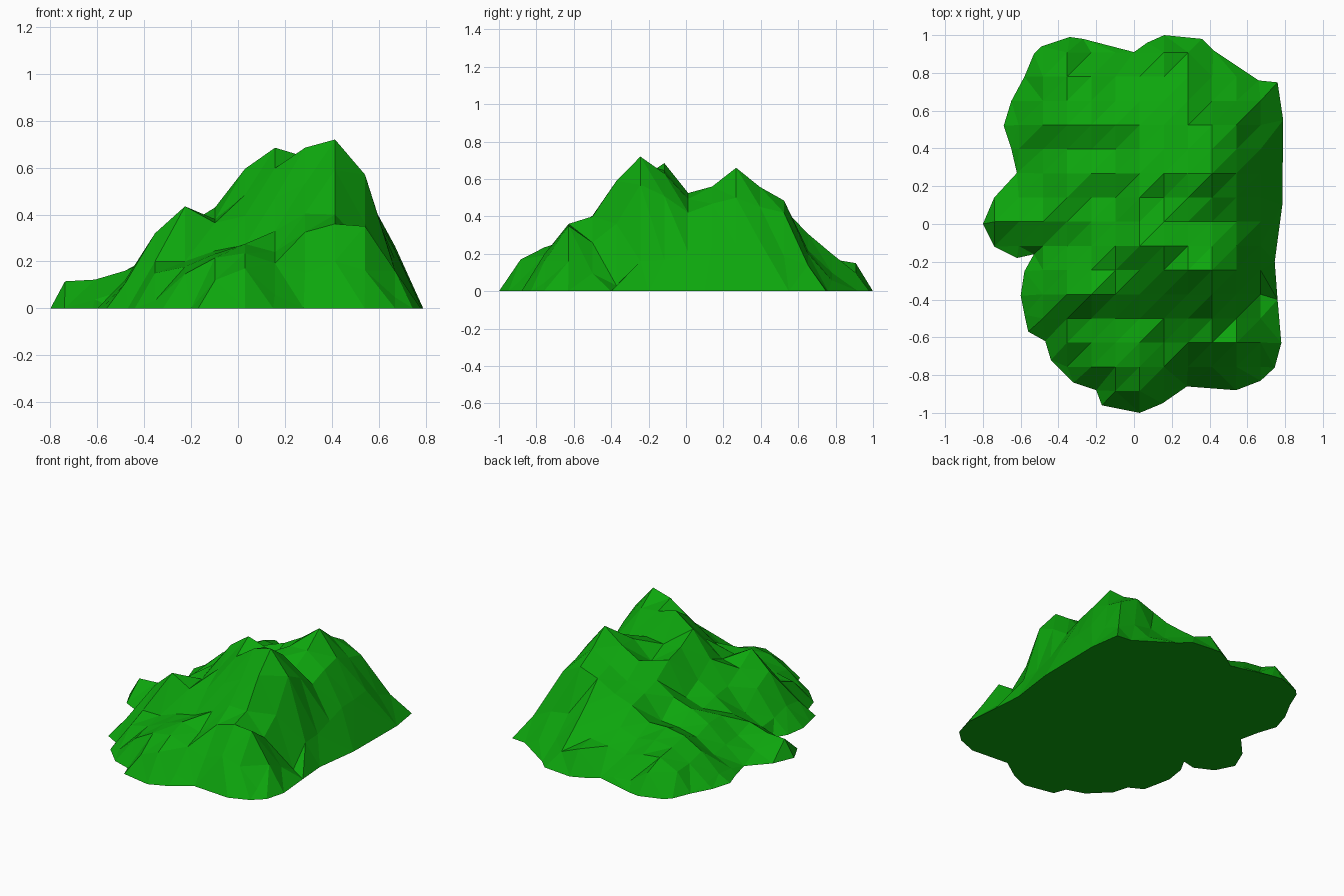
import bpy, bmesh, random
from mathutils import Vector
from mathutils.bvhtree import BVHTree
from mathutils.geometry import delaunay_2d_cdt

if "Cube" in bpy.data.objects:
    bpy.data.objects.remove(bpy.data.objects["Cube"])

random.seed(4)
STEP, X0, Y0, COLS, ROWS = 0.128, -0.738, -0.884, 12, 15

# Ground outline of the mountain, listed clockwise and reversed
outline = [(-.34, .99), (-.27, .98), (0, .91), (.07, .96), (.16, 1), (.36, .98), (.42, .92),
           (.66, .76), (.76, .75), (.79, .55), (.785, .1), (.745, -.2), (.76, -.4),
           (.78, -.63), (.745, -.76), (.67, -.83), (.54, -.88), (.28, -.86), (.15, -.95),
           (.03, -1), (-.17, -.96), (-.2, -.88), (-.32, -.84), (-.44, -.72), (-.47, -.62),
           (-.56, -.57), (-.58, -.48), (-.6, -.38), (-.58, -.25), (-.53, -.16), (-.62, -.18),
           (-.74, -.12), (-.8, 0), (-.74, .14), (-.62, .27), (-.65, .4), (-.69, .52),
           (-.65, .65), (-.58, .78), (-.53, .9), (-.49, .94)][::-1]

# Key heights as (column, row, z): southern summit, its spurs and foothills
south = [(9, 5, .72), (8, 5, .685), (7, 6, .685), (6, 6, .595), (10, 5, .57), (9, 6, .63),
         (9, 4, .59), (10, 4, .36), (9, 3, .40), (9, 2, .36), (10, 2, .35), (10, 3, .26),
         (11, 2, .16), (11, 4, .03), (8, 1, .15), (9, 1, .2), (6, 1, .235), (5, 0, .12),
         (6, 0, .17), (5, 1, .215), (7, 2, .24), (6, 3, .27), (4, 3, .2), (4, 4, .435),
         (3, 4, .32), (5, 5, .38), (5, 6, .43), (2, 4, .12), (3, 3, .2), (3, 2, .15),
         (4, 6, .28)]
# Northern summit, saddle and terraced western shelf
north = [(10, 7, .42), (8, 7, .525), (9, 9, .66), (9, 8, .56), (10, 9, .5), (9, 11, .485),
         (10, 11, .42), (10, 12, .2), (11, 12, .14), (9, 12, .22), (8, 13, .2), (7, 14, .15),
         (5, 13, .13), (3, 14, .13), (3, 12, .2), (2, 11, .16), (5, 11, .25), (6, 9, .4),
         (4, 8, .23), (2, 7, .16), (0, 7, .115), (2, 13, .12), (3, 11, .23), (3, 10, .17),
         (4, 10, .2), (5, 10, .21), (4, 9, .28), (5, 9, .32), (5, 8, .27), (3, 8, .22),
         (3, 7, .18), (3, 6, .14)]


def triangulate(points):
    """Triangles inside the outline; a slight shear fixes the diagonal direction."""
    flat = [Vector((p[0] - .05 * p[1], p[1])) for p in points]
    verts, _, faces, orig, _, _ = delaunay_2d_cdt(
        flat, [], [list(range(len(outline)))], 1, 1e-5)
    return [Vector(points[o[0]]) for o in orig], faces


def grid_xy(i, j):
    return X0 + STEP * i, Y0 + STEP * j


# Coarse surface through the key heights
rim = [(x, y, 0.0) for x, y in outline]
keys = {(i, j): z for i, j, z in south + north}
coarse = BVHTree.FromPolygons(*triangulate(rim + [(*grid_xy(*k), z) for k, z in keys.items()]))

# Regular terrain grid sampled from it, roughened between key points
points = list(rim)
for i in range(COLS):
    for j in range(ROWS):
        x, y = grid_xy(i, j)
        hit = coarse.ray_cast(Vector((x, y, 2)), Vector((0, 0, -1)))[0]
        gap = min((Vector((x, y)) - Vector(p)).length for p in outline)
        if hit and gap > 0.03 and hit.z > 0.02:
            rough = 0 if (i, j) in keys else random.uniform(-.02, .025)
            points.append((x, y, max(hit.z + rough, 0.03)))

verts, faces = triangulate(points)
bm = bmesh.new()
bv = [bm.verts.new(v) for v in verts]
for f in faces:
    bm.faces.new([bv[k] for k in f])

# Flat underside
bmesh.ops.holes_fill(bm, edges=[e for e in bm.edges if e.is_boundary], sides=0)
bmesh.ops.recalc_face_normals(bm, faces=bm.faces)
mesh = bpy.data.meshes.new("mountain")
bm.to_mesh(mesh)
bm.free()

green = bpy.data.materials.new("grass_green")
green.diffuse_color = (0.004, 0.38, 0.004, 1)
green.use_nodes = True
green.node_tree.nodes["Principled BSDF"].inputs["Base Color"].default_value = green.diffuse_color
mesh.materials.append(green)
mountain = bpy.data.objects.new("mountain", mesh)
bpy.context.collection.objects.link(mountain)
